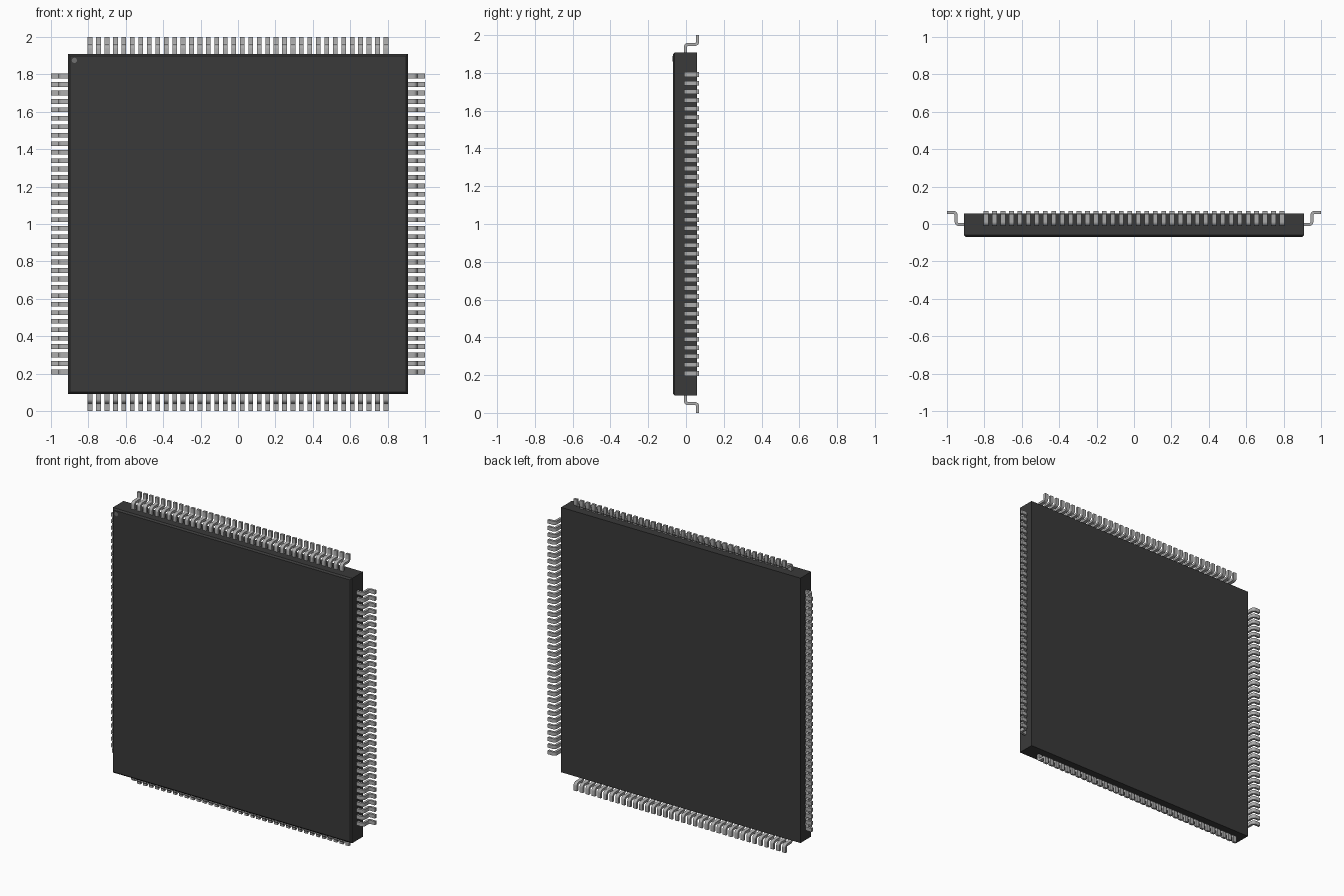
import bpy, bmesh
from math import sin, cos, pi
from mathutils import Vector, Matrix

if "Cube" in bpy.data.objects:
    bpy.data.objects.remove(bpy.data.objects["Cube"])

HALF = 0.908                    # half width of body
FRONT, BACK = -0.07, 0.057      # body depth range
CHAMFER = 0.01
PINS, PITCH, PIN_W, PIN_T = 36, 0.0452, 0.025, 0.016
CENTRE = Vector((0, 0, 1))


def material(name, v):
    m = bpy.data.materials.new(name)
    m.diffuse_color = (v, v, v, 1)
    m.use_nodes = True
    m.node_tree.nodes["Principled BSDF"].inputs["Base Color"].default_value = m.diffuse_color
    return m


def make_object(name, bm, mat, smooth=False):
    bmesh.ops.recalc_face_normals(bm, faces=bm.faces)
    mesh = bpy.data.meshes.new(name)
    bm.to_mesh(mesh)
    bm.free()
    ob = bpy.data.objects.new(name, mesh)
    bpy.context.collection.objects.link(ob)
    mesh.materials.append(mat)
    if smooth:
        bpy.ops.object.select_all(action='DESELECT')
        ob.select_set(True)
        bpy.context.view_layer.objects.active = ob
        bpy.ops.object.shade_smooth_by_angle(angle=0.6)
    return ob


plastic = material("dark_plastic", 0.042)
metal = material("pin_metal", 0.42)
dot_grey = material("dot_grey", 0.16)

# Package body with a chamfered front rim
bm = bmesh.new()
bmesh.ops.create_cube(bm, size=1)
bmesh.ops.scale(bm, vec=(2 * HALF, BACK - FRONT, 2 * HALF), verts=bm.verts)
bmesh.ops.translate(bm, vec=(0, (FRONT + BACK) / 2, 1), verts=bm.verts)
rim = [e for e in bm.edges if all(v.co.y < 0 for v in e.verts)]
bmesh.ops.bevel(bm, geom=rim, offset=CHAMFER, segments=1, affect='EDGES')
make_object("package_body", bm, plastic)

# Pin one marker, a thin disc in the upper left corner
bm = bmesh.new()
bmesh.ops.create_cone(bm, cap_ends=True, segments=24, radius1=0.014, radius2=0.014,
                      depth=0.004,
                      matrix=Matrix.Translation((-0.875, FRONT + 0.0015, 1.875))
                      @ Matrix.Rotation(pi / 2, 4, 'X'))
make_object("pin_one_marker", bm, dot_grey)


# Gull-wing lead outline in (outward, depth)
def lead_profile():
    r, h = 0.0145, PIN_T / 2
    riser, low, high = 0.951, BACK - 0.06, 0.07 - h
    path = [(0.89, low, 0)]     # position and travel angle
    for i in range(6):
        a = i / 5 * pi / 2
        path.append((riser - r + r * sin(a), low + r - r * cos(a), a))
    for i in range(6):
        a = pi / 2 - i / 5 * pi / 2
        path.append((riser + r - r * sin(a), high - r + r * cos(a), a))
    path.append((1.0, high, 0))
    return [[(x - s * h * sin(a), y + s * h * cos(a)) for x, y, a in path] for s in (1, -1)]


UPPER, LOWER = lead_profile()


def add_pin(bm, z):
    rings = []
    for (ux, uy), (lx, ly) in zip(UPPER, LOWER):
        rings.append([bm.verts.new((x, y, z + dz)) for x, y, dz in (
            (ux, uy, -PIN_W / 2), (ux, uy, PIN_W / 2),
            (lx, ly, PIN_W / 2), (lx, ly, -PIN_W / 2))])
    for a, b in zip(rings, rings[1:]):
        for k in range(4):
            bm.faces.new((a[k], a[(k + 1) % 4], b[(k + 1) % 4], b[k]))
    bm.faces.new(rings[0])
    bm.faces.new(rings[-1])


# One row of pins per side, turned about the body centre
for i, side in enumerate(("right", "bottom", "left", "top")):
    bm = bmesh.new()
    for n in range(PINS):
        add_pin(bm, 1 + (n - (PINS - 1) / 2) * PITCH)
    bmesh.ops.rotate(bm, cent=CENTRE, matrix=Matrix.Rotation(i * pi / 2, 3, 'Y'), verts=bm.verts)
    make_object(side + "_pins", bm, metal, smooth=True)
